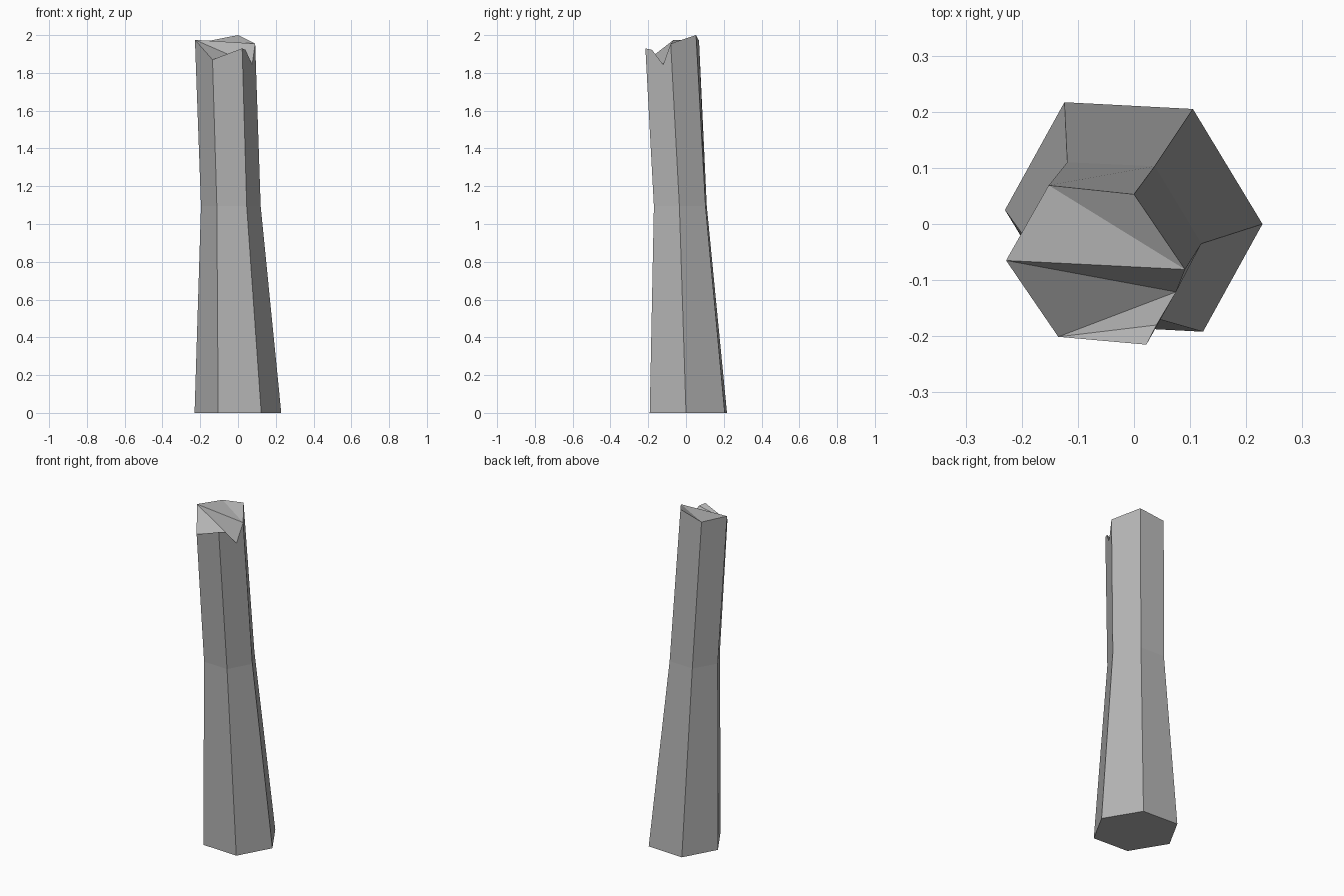
import bpy
import bmesh

if "Cube" in bpy.data.objects:
    bpy.data.objects.remove(bpy.data.objects["Cube"])

# Cross-sections, counter-clockwise from the +x corner
base = [(0.229, 0.0), (0.105, 0.205), (-0.124, 0.217),
        (-0.23, 0.025), (-0.105, -0.18), (0.123, -0.192)]
waist = [(0.12, -0.035), (0.037, 0.103), (-0.119, 0.11),
         (-0.196, -0.022), (-0.112, -0.163), (0.046, -0.17)]
# Splintered rim: six corners, then two notch points on the right-hand side
rim = [(0.091, -0.081, 1.955), (0.0, 0.053, 2.0), (-0.152, 0.069, 1.97),
       (-0.228, -0.065, 1.975), (-0.135, -0.201, 1.87), (0.022, -0.215, 1.93),
       (0.04, -0.18, 1.922), (0.075, -0.121, 1.843)]

bm = bmesh.new()
low = [bm.verts.new((x, y, 0)) for x, y in base]
mid = [bm.verts.new((x, y, 1.095)) for x, y in waist]
top = [bm.verts.new(p) for p in rim]

# Underside and lower trunk
bm.faces.new(low[::-1])
for i in range(6):
    j = (i + 1) % 6
    bm.faces.new((low[i], low[j], mid[j], mid[i]))

# Upper trunk, with the notched side closing the loop
for i in range(5):
    bm.faces.new((mid[i], mid[i + 1], top[i + 1], top[i]))
bm.faces.new((mid[5], mid[0], top[0], top[7], top[6], top[5]))

# Jagged broken top
for tri in [(0, 1, 2), (0, 2, 3), (0, 3, 7), (7, 3, 4), (7, 4, 6), (6, 4, 5)]:
    bm.faces.new([top[k] for k in tri])

bmesh.ops.recalc_face_normals(bm, faces=bm.faces)
mesh = bpy.data.meshes.new("broken_trunk")
bm.to_mesh(mesh)
bm.free()
trunk = bpy.data.objects.new("broken_trunk", mesh)
bpy.context.collection.objects.link(trunk)

# Dark grey surface
grey = bpy.data.materials.new("dark_grey")
grey.diffuse_color = (0.45, 0.45, 0.45, 1)
grey.use_nodes = True
grey.node_tree.nodes["Principled BSDF"].inputs["Base Color"].default_value = grey.diffuse_color
mesh.materials.append(grey)
